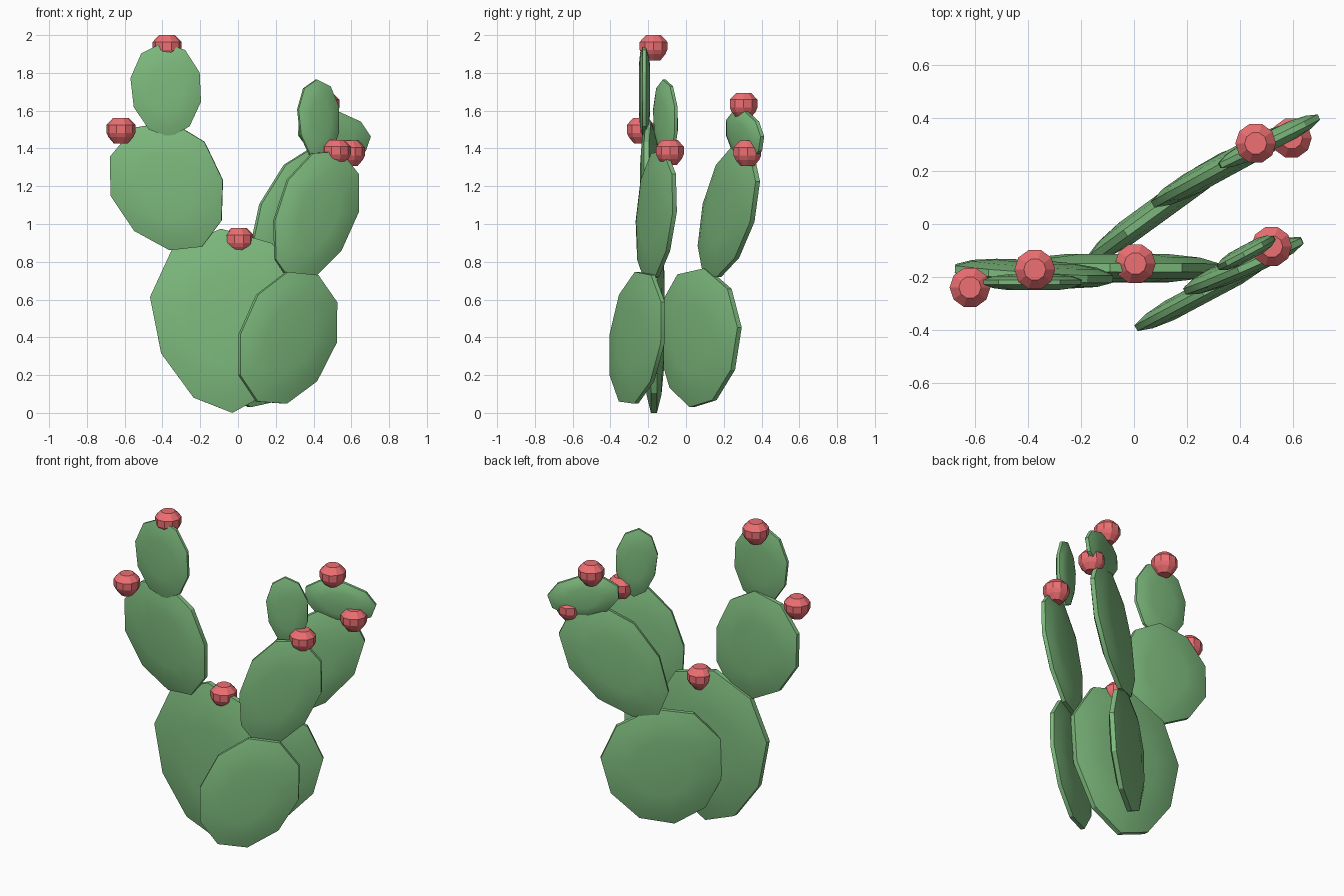
import bpy, bmesh
from math import sin, cos, radians, pi
from mathutils import Vector

if "Cube" in bpy.data.objects:
    bpy.data.objects.remove(bpy.data.objects["Cube"])


def material(name, rgb):
    m = bpy.data.materials.new(name)
    m.diffuse_color = (*rgb, 1)
    m.use_nodes = True
    m.node_tree.nodes["Principled BSDF"].inputs["Base Color"].default_value = m.diffuse_color
    return m


GREEN = material("cactus_green", (0.21, 0.50, 0.21))
RED = material("fruit_red", (0.85, 0.16, 0.17))


def loft(name, rings, mat, smooth):
    """Skin a stack of equal-length point rings and cap both ends."""
    bm = bmesh.new()
    loops = [[bm.verts.new(p) for p in ring] for ring in rings]
    n = len(loops[0])
    for a, b in zip(loops, loops[1:]):
        for i in range(n):
            j = (i + 1) % n
            bm.faces.new((a[i], a[j], b[j], b[i]))
    bm.faces.new(loops[0][::-1])
    bm.faces.new(loops[-1])
    bmesh.ops.recalc_face_normals(bm, faces=bm.faces)
    me = bpy.data.meshes.new(name)
    bm.to_mesh(me)
    bm.free()
    me.materials.append(mat)
    ob = bpy.data.objects.new(name, me)
    bpy.context.collection.objects.link(ob)
    if smooth:
        bpy.ops.object.select_all(action='DESELECT')
        ob.select_set(True)
        bpy.context.view_layer.objects.active = ob
        bpy.ops.object.shade_smooth_by_angle(angle=radians(30))
    return ob


def pad(name, base, top, half_width, half_thick, yaw, egg=0.1, sides=10):
    """Flat egg-shaped cactus pad growing from base to top, facing set by yaw."""
    base, top = Vector(base), Vector(top)
    mid, up = (base + top) / 2, (top - base) / 2
    axis = up.normalized()
    across = Vector((cos(radians(yaw)), sin(radians(yaw)), 0))
    across = (across - axis * across.dot(axis)).normalized()
    normal = across.cross(axis)
    rings = []
    for scale, depth in ((0.5, -1), (0.8, -0.75), (1, -0.3), (1, 0.3), (0.8, 0.75), (0.5, 1)):
        ring = []
        for i in range(sides):
            a = 2 * pi * i / sides + pi / 2
            v = sin(a)
            u = cos(a) * (1.03 + egg * v)
            ring.append(mid + across * (u * half_width * scale) + up * (v * scale)
                        + normal * (depth * half_thick))
        rings.append(ring)
    return loft(name, rings, GREEN, True)


def fruit(name, centre, r=0.077, sides=10):
    """Small faceted round fruit."""
    c = Vector(centre)
    profile = ((0.038, -0.068), (0.066, -0.035), (0.077, -0.012),
               (0.077, 0.03), (0.042, 0.066))
    rings = [[c + Vector((q * cos(2 * pi * i / sides), q * sin(2 * pi * i / sides), z))
              for i in range(sides)] for q, z in profile]
    return loft(name, rings, RED, False)


# Ground-level pads
pad("main_pad", (-0.03, -0.17, 0.0), (-0.09, -0.165, 0.975), 0.385, 0.053, 0, 0.18)
pad("front_pad", (0.10, -0.345, 0.06), (0.42, -0.175, 0.73), 0.27, 0.04, 28, 0.04)
pad("back_pad", (0.06, 0.03, 0.03), (0.16, 0.105, 0.765), 0.35, 0.047, 36)

# Second tier
pad("left_upper_pad", (-0.19, -0.19, 0.88), (-0.55, -0.185, 1.51), 0.285, 0.045, -4)
pad("front_upper_pad", (0.275, -0.21, 0.70), (0.54, -0.11, 1.385), 0.22, 0.04, 24)
pad("back_upper_pad", (0.12, 0.10, 0.74), (0.57, 0.345, 1.385), 0.24, 0.045, 28.5)

# Top tier
pad("left_tip_pad", (-0.36, -0.22, 1.46), (-0.40, -0.22, 1.96), 0.185, 0.03, 0, 0.05)
pad("front_tip_pad", (0.44, -0.10, 1.33), (0.415, -0.115, 1.765), 0.12, 0.03, 28)
pad("back_tip_pad", (0.48, 0.30, 1.34), (0.53, 0.32, 1.595), 0.21, 0.035, 26)

# Fruits
for i, c in enumerate(((-0.375, -0.172, 1.934), (-0.62, -0.24, 1.495),
                       (0.005, -0.15, 0.912), (0.52, -0.085, 1.38),
                       (0.595, 0.325, 1.375), (0.46, 0.305, 1.628))):
    fruit(f"fruit_{i + 1}", c)
